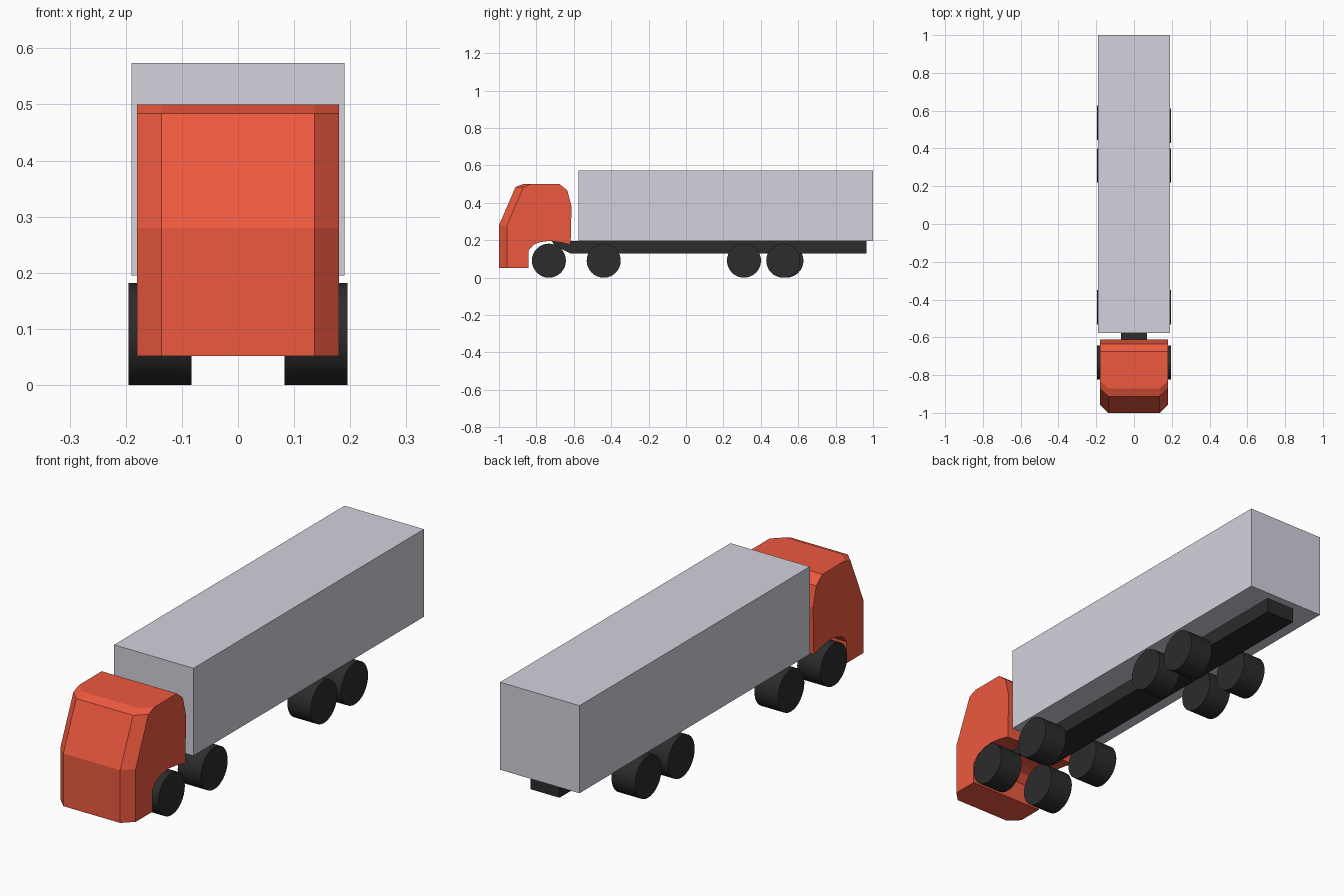
import bpy, bmesh, math

if "Cube" in bpy.data.objects:
    bpy.data.objects.remove(bpy.data.objects["Cube"])


def material(name, rgb):
    m = bpy.data.materials.new(name)
    m.diffuse_color = (*rgb, 1)
    m.use_nodes = True
    m.node_tree.nodes["Principled BSDF"].inputs["Base Color"].default_value = m.diffuse_color
    return m


RED = material("red_paint", (0.85, 0.1, 0.05))
DARK = material("dark_rubber", (0.025, 0.025, 0.025))
PALE = material("pale_grey", (0.66, 0.64, 0.72))


def loft(name, sections, mat):
    """Join (x, [(y, z), ...]) sections into a closed solid."""
    bm = bmesh.new()
    rings = [[bm.verts.new((x, y, z)) for y, z in prof] for x, prof in sections]
    n = len(rings[0])
    for a, b in zip(rings, rings[1:]):
        for i in range(n):
            j = (i + 1) % n
            bm.faces.new((a[i], a[j], b[j], b[i]))
    bm.faces.new(rings[0])
    bm.faces.new(rings[-1])
    bmesh.ops.recalc_face_normals(bm, faces=bm.faces)
    me = bpy.data.meshes.new(name)
    bm.to_mesh(me)
    bm.free()
    ob = bpy.data.objects.new(name, me)
    bpy.context.collection.objects.link(ob)
    me.materials.append(mat)
    return ob


# Cab: side profile, with the front points set back at the outer corners
front = [(-1, 0.052), (-1, 0.28), (-0.912, 0.484), (-0.872, 0.5)]
rest = [(-0.675, 0.5), (-0.634, 0.466), (-0.612, 0.38), (-0.617, 0.176),
        (-0.665, 0.188), (-0.73, 0.197), (-0.78, 0.19), (-0.815, 0.176),
        (-0.842, 0.145), (-0.842, 0.052)]
middle = front + rest
side = [(y + 0.043, z) for y, z in front] + rest
loft("cab", [(-0.18, side), (-0.136, middle), (0.136, middle), (0.18, side)], RED)

# Chassis beam with a raked nose under the cab
beam = [(-0.62, 0.13), (0.965, 0.13), (0.965, 0.196), (-0.72, 0.196), (-0.7, 0.172)]
loft("chassis", [(-0.07, beam), (0.07, beam)], DARK)

# Cargo box
box = [(-0.576, 0.195), (1, 0.195), (1, 0.574), (-0.576, 0.574)]
loft("cargo_box", [(-0.19, box), (0.19, box)], PALE)

# Wheels: four axles, rear left wheel sits slightly further back
for axle, (y_right, y_left) in enumerate([(-0.733, -0.733), (-0.44, -0.44),
                                          (0.31, 0.31), (0.52, 0.537)]):
    for label, sx, y in (("right", 1, y_right), ("left", -1, y_left)):
        bpy.ops.mesh.primitive_cylinder_add(
            vertices=32, radius=0.091, depth=0.112,
            location=(sx * 0.139, y, 0.091), rotation=(0, math.pi / 2, 0))
        wheel = bpy.context.object
        wheel.name = f"wheel_{label}_{axle + 1}"
        wheel.data.materials.append(DARK)
        bpy.ops.object.shade_smooth_by_angle(angle=math.radians(30))
